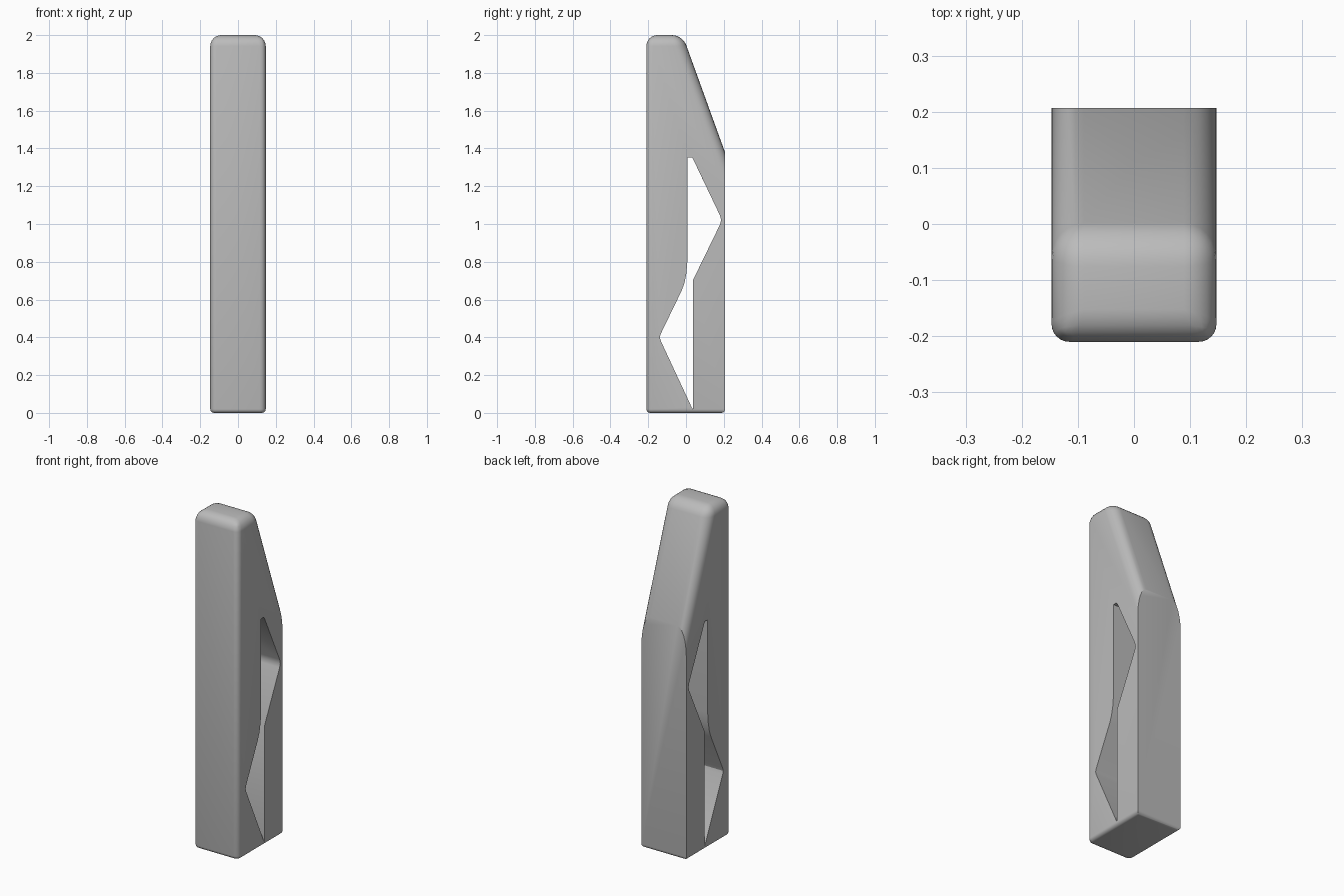
import bpy, bmesh, math

cube = bpy.data.objects.get("Cube")
if cube:
    bpy.data.objects.remove(cube, do_unlink=True)

HALF_W, FRONT, BACK, TOP = 0.147, -0.21, 0.207, 2.0
SLOPE_START, SLOPE, OVERRUN = -0.018, 2.764, 0.45

grey = bpy.data.materials.new("plain grey")
grey.use_nodes = True
grey.diffuse_color = (0.5, 0.5, 0.5, 1)
grey.node_tree.nodes["Principled BSDF"].inputs["Base Color"].default_value = (0.5, 0.5, 0.5, 1)


def extrude_profile(name, points, half_width):
    """Solid made from a side profile of (y, z) points, extruded along x."""
    bm = bmesh.new()
    face = bm.faces.new([bm.verts.new((-half_width, y, z)) for y, z in points])
    out = bmesh.ops.extrude_face_region(bm, geom=[face])
    moved = [v for v in out["geom"] if isinstance(v, bmesh.types.BMVert)]
    bmesh.ops.translate(bm, verts=moved, vec=(2 * half_width, 0, 0))
    bmesh.ops.recalc_face_normals(bm, faces=bm.faces)
    mesh = bpy.data.meshes.new(name)
    bm.to_mesh(mesh)
    bm.free()
    mesh.materials.append(grey)
    obj = bpy.data.objects.new(name, mesh)
    bpy.context.collection.objects.link(obj)
    return obj


def apply_modifier(obj, mod):
    bpy.context.view_layer.objects.active = obj
    bpy.ops.object.modifier_apply(modifier=mod.name)


# Body blank: the slope runs past the back so its rounding is cut off flat there
body = extrude_profile("body", [
    (FRONT, -0.1), (OVERRUN, -0.1),
    (OVERRUN, TOP - SLOPE * (OVERRUN - SLOPE_START)),
    (SLOPE_START, TOP), (FRONT, TOP)], HALF_W)

# Wide rounding on top and slope, narrow rounding on the front uprights
weights = body.data.attributes.new("bevel_weight_edge", "FLOAT", "EDGE")
for edge in body.data.edges:
    a, b = (body.data.vertices[i].co for i in edge.vertices)
    on_back = a.y > OVERRUN - 0.01 and b.y > OVERRUN - 0.01
    on_base = a.z < 0 and b.z < 0
    if not on_back and not on_base:
        upright = abs(a.z - b.z) > 0.1 and a.y < FRONT + 0.01 and b.y < FRONT + 0.01
        weights.data[edge.index].value = 0.55 if upright else 1.0
bevel = body.modifiers.new("rounding", "BEVEL")
bevel.limit_method = "WEIGHT"
bevel.width = 0.058
bevel.segments = 6
apply_modifier(body, bevel)

# Trim the back and base flat, then round the base rim
bm = bmesh.new()
bm.from_mesh(body.data)
for point, normal in (((0, BACK, 0), (0, 1, 0)), ((0, 0, 0), (0, 0, -1))):
    cut = bmesh.ops.bisect_plane(bm, geom=bm.verts[:] + bm.edges[:] + bm.faces[:],
                                 plane_co=point, plane_no=normal, clear_outer=True)
    rim = [e for e in cut["geom_cut"] if isinstance(e, bmesh.types.BMEdge)]
    bmesh.ops.contextual_create(bm, geom=rim)
base_rim = [e for e in bm.edges if all(abs(v.co.z) < 0.0001 for v in e.verts)]
bmesh.ops.bevel(bm, geom=base_rim, offset=0.02, segments=4, profile=0.5, affect="EDGES")
bmesh.ops.recalc_face_normals(bm, faces=bm.faces)
bm.to_mesh(body.data)
bm.free()

# Zigzag slot through both sides
slot = extrude_profile("slot_cutter", [
    (0.007, 1.352), (0.03, 1.352), (0.038, 1.343),
    (0.18, 1.045), (0.186, 1.02), (0.18, 0.997),
    (0.038, 0.705), (0.037, 0.02), (0.03, 0.03),
    (-0.133, 0.38), (-0.139, 0.4), (-0.133, 0.42),
    (-0.024, 0.645), (-0.009, 0.685), (0.002, 0.74), (0.007, 0.8)], 0.4)
slot.hide_render = True
boolean = body.modifiers.new("slot", "BOOLEAN")
boolean.operation = "DIFFERENCE"
boolean.solver = "EXACT"
boolean.object = slot
apply_modifier(body, boolean)
bpy.data.objects.remove(slot, do_unlink=True)

# Smooth roundings with sharp cut edges
bpy.ops.object.select_all(action="DESELECT")
body.select_set(True)
bpy.context.view_layer.objects.active = body
bpy.ops.object.shade_smooth_by_angle(angle=math.radians(30))
